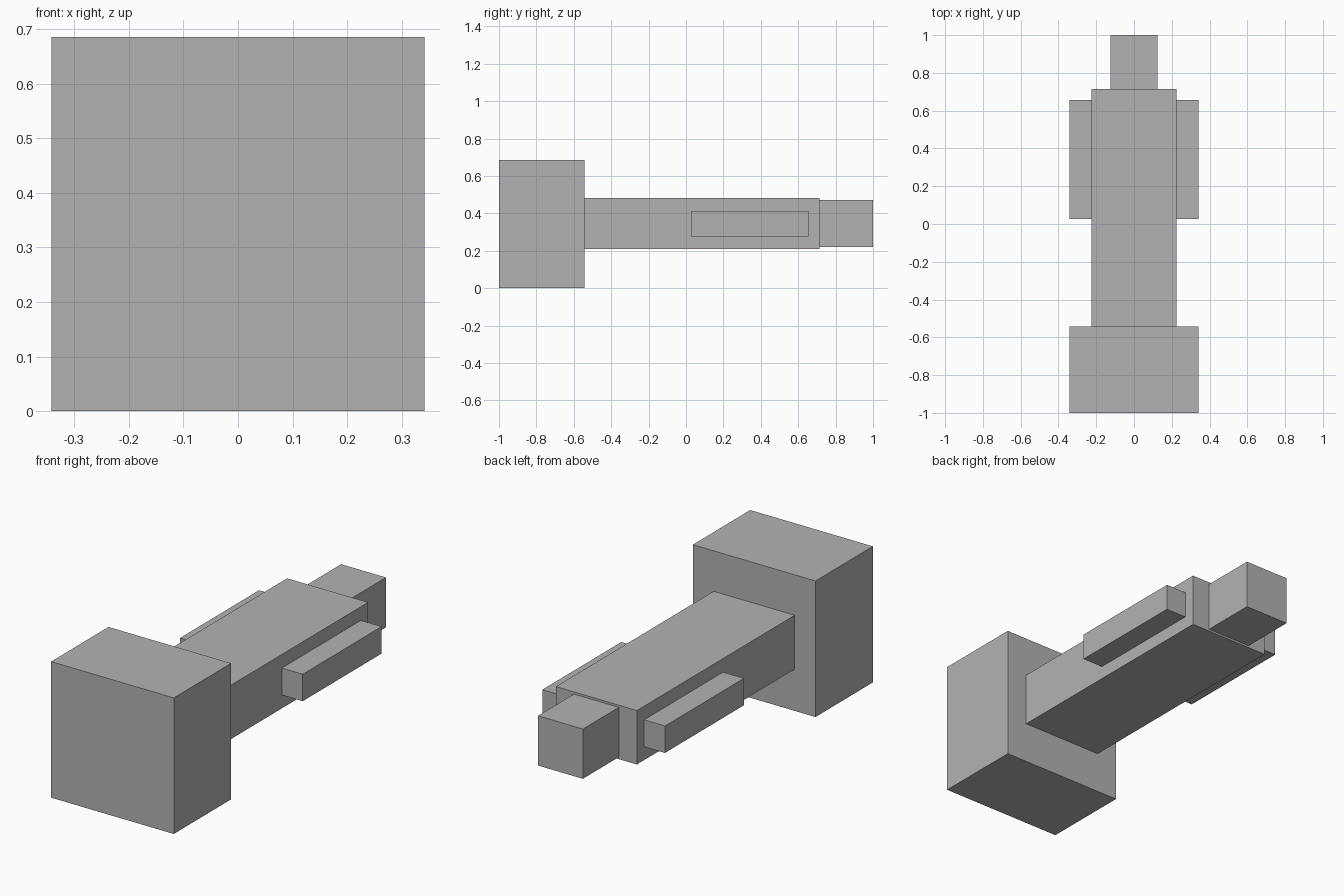
import bpy

if "Cube" in bpy.data.objects:
    bpy.data.objects.remove(bpy.data.objects["Cube"])

# Single flat grey for the whole model
grey = bpy.data.materials.new("plain_grey")
grey.diffuse_color = (0.45, 0.45, 0.45, 1)
grey.use_nodes = True
grey.node_tree.nodes["Principled BSDF"].inputs["Base Color"].default_value = grey.diffuse_color


def box(name, x, y, z):
    """Box spanning the given (min, max) range on each axis."""
    spans = (x, y, z)
    bpy.ops.mesh.primitive_cube_add(size=1, location=[(a + b) / 2 for a, b in spans])
    ob = bpy.context.object
    ob.name = name
    ob.scale = [b - a for a, b in spans]
    bpy.ops.object.transform_apply(location=False, rotation=False, scale=True)
    ob.data.materials.append(grey)
    return ob


# Large block at the front
box("front_block", (-0.342, 0.342), (-1.0, -0.543), (0.0, 0.686))
# Long flat body
box("body", (-0.226, 0.226), (-0.543, 0.714), (0.21, 0.482))
# Small block at the rear
box("rear_block", (-0.125, 0.125), (0.714, 1.0), (0.22, 0.471))
# Side rails, one on each flank
for side, x in (("left", (-0.342, -0.226)), ("right", (0.226, 0.342))):
    box(side + "_rail", x, (0.027, 0.656), (0.277, 0.413))
